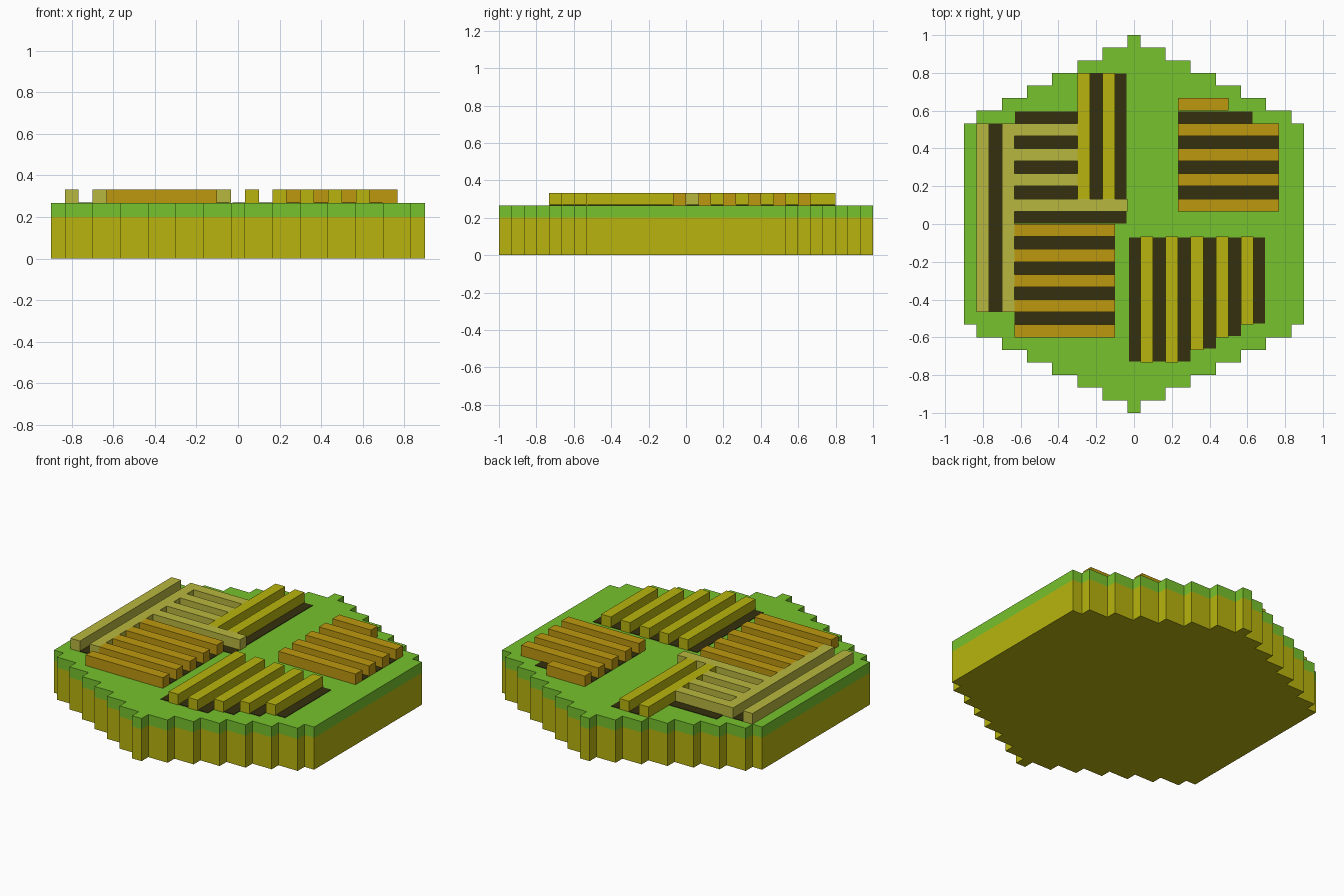
import bpy, bmesh

cube = bpy.data.objects.get("Cube")
if cube:
    bpy.data.objects.remove(cube, do_unlink=True)

U = 1 / 15                      # grid unit
GRASS_Z, SOIL_Z, CROP_Z = 4 * U, 4 * U + 0.003, 5 * U


def srgb(hex_code):
    vals = [int(hex_code[i:i + 2], 16) / 255 for i in (0, 2, 4)]
    return [v / 12.92 if v <= 0.04045 else ((v + 0.055) / 1.055) ** 2.4 for v in vals] + [1.0]


def material(name, hex_code):
    m = bpy.data.materials.new(name)
    m.use_nodes = True
    col = srgb(hex_code)
    m.diffuse_color = col
    bsdf = m.node_tree.nodes["Principled BSDF"]
    bsdf.inputs["Base Color"].default_value = col
    bsdf.inputs["Roughness"].default_value = 0.9
    return m


YELLOW = material("straw yellow", "B8B40E")
GREEN = material("grass green", "77C22D")
ORANGE = material("ochre", "BD990F")
KHAKI = material("pale khaki", "B8B73F")
SOIL = material("dark soil", "34300F")


def finish(name, bm, mats):
    bmesh.ops.recalc_face_normals(bm, faces=bm.faces[:])
    me = bpy.data.meshes.new(name)
    bm.to_mesh(me)
    bm.free()
    for m in mats:
        me.materials.append(m)
    ob = bpy.data.objects.new(name, me)
    bpy.context.collection.objects.link(ob)
    return ob


def strips(name, mat, rects, top):
    """Boxes on the grass from grid rectangles (x0, x1, y0, y1)."""
    bm = bmesh.new()
    for x0, x1, y0, y1 in rects:
        base = [bm.verts.new(((x - 13.5) * U, (y - 15) * U, GRASS_Z))
                for x, y in ((x0, y0), (x1, y0), (x1, y1), (x0, y1))]
        face = bm.faces.new(base)
        ext = bmesh.ops.extrude_face_region(bm, geom=[face], use_keep_orig=True)
        for v in ext["geom"]:
            if isinstance(v, bmesh.types.BMVert):
                v.co.z = top
    return finish(name, bm, [mat])


# Island: stepped outline, straw-coloured base with a grass layer on top
half_widths = [0.5, 2.5, 4.5, 6.5, 8.5, 10.5, 12.5, 13.5]
quarter = []
for k, w in enumerate(half_widths):
    quarter.append((w, 15 - k))
    if k < len(half_widths) - 1:
        quarter.append((w, 14 - k))
right = quarter + [(x, -y) for x, y in reversed(quarter)]
outline = right + [(-x, y) for x, y in reversed(right)]

bm = bmesh.new()
rings = [[bm.verts.new((x * U, y * U, z * U)) for x, y in outline] for z in (0, 3, 4)]
bm.faces.new(rings[0])
bm.faces.new(rings[2]).material_index = 1
n = len(outline)
for level in (0, 1):
    lo, hi = rings[level], rings[level + 1]
    for i in range(n):
        j = (i + 1) % n
        bm.faces.new((lo[i], lo[j], hi[j], hi[i])).material_index = level
finish("island", bm, [YELLOW, GREEN])

# Back left plot: two long yellow rows
strips("back_left_yellow_rows", YELLOW, [(9, 10, 17, 27), (11, 12, 17, 27)], CROP_Z)
strips("back_left_soil", SOIL, [(10, 11, 17, 27), (12, 12.9, 17, 26.95)], SOIL_Z)

# Khaki comb: two long rows and rungs
strips("khaki_rows", KHAKI,
       [(1, 2, 8, 23), (3, 4, 8, 23), (4, 13, 16, 17)]
       + [(4, 9, y, y + 1) for y in (18, 20, 22)], CROP_Z)
strips("khaki_soil", SOIL,
       [(2, 3, 8, 23), (4, 12.9, 15.05, 16), (4.05, 9, 23, 23.93)]
       + [(4, 9, y, y + 1) for y in (17, 19, 21)], SOIL_Z)

# Front left plot: ochre rows
strips("front_left_ochre_rows", ORANGE,
       [(4, 12, y, y + 1) for y in range(6, 15, 2)], CROP_Z)
strips("front_left_soil", SOIL,
       [(4, 12, y, y + 1) for y in range(7, 15, 2)], SOIL_Z)

# Back right plot: ochre rows with a short last row
strips("back_right_ochre_rows", ORANGE,
       [(17, 25, y, y + 1) for y in range(16, 23, 2)] + [(17, 21, 24, 25)], CROP_Z)
strips("back_right_soil", SOIL,
       [(17, 25, y, y + 1) for y in range(17, 23, 2)] + [(17, 22.9, 23, 23.95)], SOIL_Z)

# Front right plot: yellow rows, shortening toward the rim
row_starts = [4, 4, 5, 6, 7]
strips("front_right_yellow_rows", YELLOW,
       [(14 + 2 * i, 15 + 2 * i, y, 14) for i, y in enumerate(row_starts)], CROP_Z)
strips("front_right_soil", SOIL,
       [(13 + 2 * i + (0.1 if i == 0 else 0), 14 + 2 * i - (0.08 if i == 5 else 0), y + 0.1, 13.93)
        for i, y in enumerate([4] + row_starts)], SOIL_Z)
